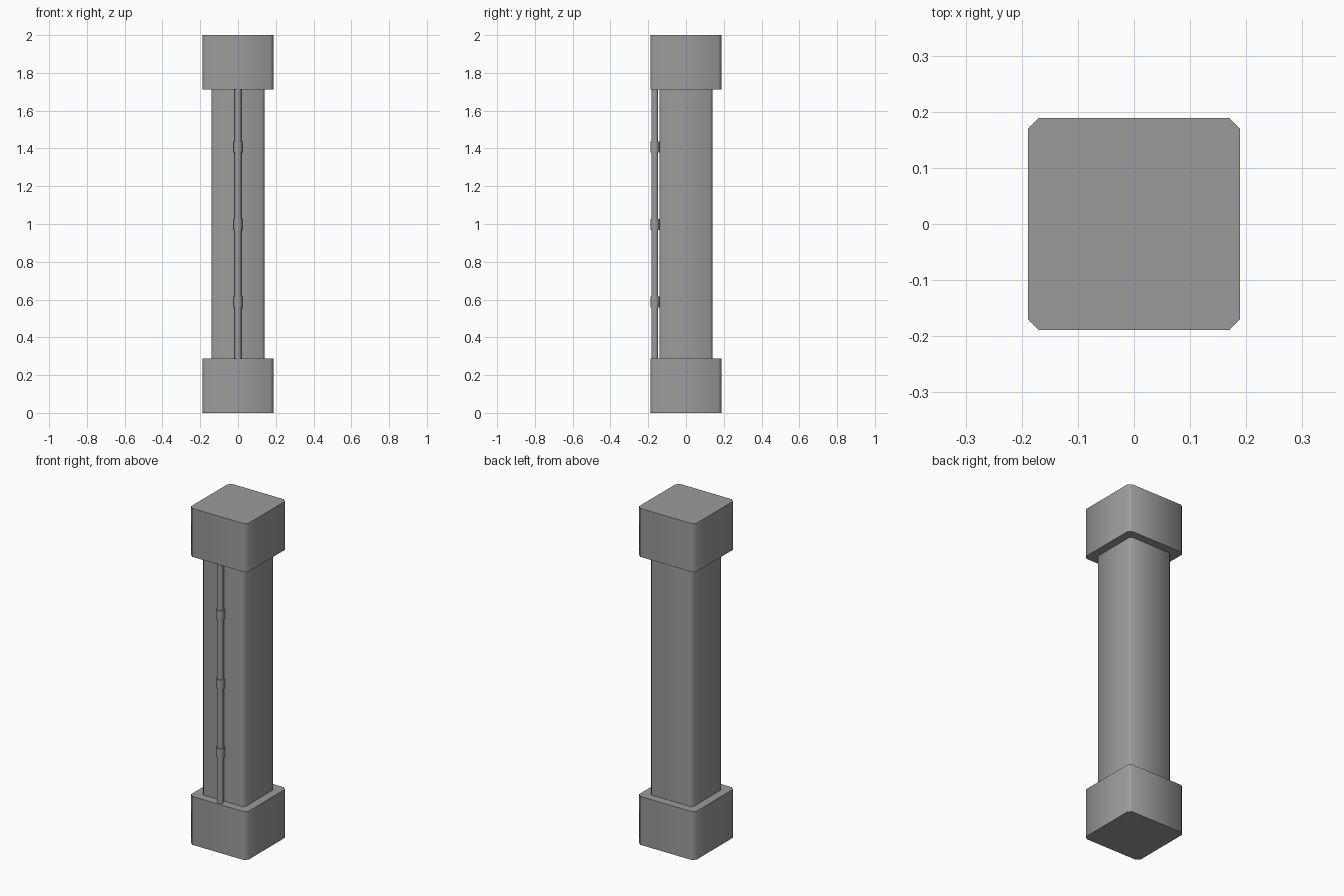
import bpy, math

if "Cube" in bpy.data.objects:
    bpy.data.objects.remove(bpy.data.objects["Cube"])

# Dark grey stone
dark = bpy.data.materials.new("dark_grey")
dark.diffuse_color = (0.33, 0.33, 0.33, 1)
dark.use_nodes = True
dark.node_tree.nodes["Principled BSDF"].inputs["Base Color"].default_value = dark.diffuse_color


def finish(obj, name):
    obj.name = name
    obj.data.materials.append(dark)
    bpy.ops.object.shade_smooth_by_angle(angle=math.radians(50))
    return obj


def chamfered_block(name, half, chamfer, z0, z1):
    """Square prism with cut vertical corners."""
    a, b = half, half - chamfer
    ring = [(a, -b), (a, b), (b, a), (-b, a), (-a, b), (-a, -b), (-b, -a), (b, -a)]
    n = len(ring)
    verts = [(x, y, z) for z in (z0, z1) for x, y in ring]
    faces = [(i, (i + 1) % n, (i + 1) % n + n, i + n) for i in range(n)]
    faces += [tuple(reversed(range(n))), tuple(range(n, 2 * n))]
    mesh = bpy.data.meshes.new(name)
    mesh.from_pydata(verts, [], faces)
    obj = bpy.data.objects.new(name, mesh)
    bpy.context.collection.objects.link(obj)
    bpy.ops.object.select_all(action='DESELECT')
    obj.select_set(True)
    bpy.context.view_layer.objects.active = obj
    return finish(obj, name)


def tube(name, radius, z0, z1):
    bpy.ops.mesh.primitive_cylinder_add(
        vertices=12, radius=radius, depth=z1 - z0,
        location=(0, PIPE_Y, (z0 + z1) / 2))
    return finish(bpy.context.object, name)


PIPE_Y = -0.165

# Column: base, shaft and capital
chamfered_block("base_block", 0.189, 0.019, 0.0, 0.288)
chamfered_block("shaft", 0.141, 0.014, 0.288, 1.712)
chamfered_block("capital_block", 0.189, 0.019, 1.712, 2.0)

# Conduit on the front face with three collars
tube("conduit", 0.018, 0.288, 1.712)
for i, z in enumerate((0.588, 0.998, 1.408)):
    tube(f"collar_{i + 1}", 0.0235, z - 0.029, z + 0.029)
